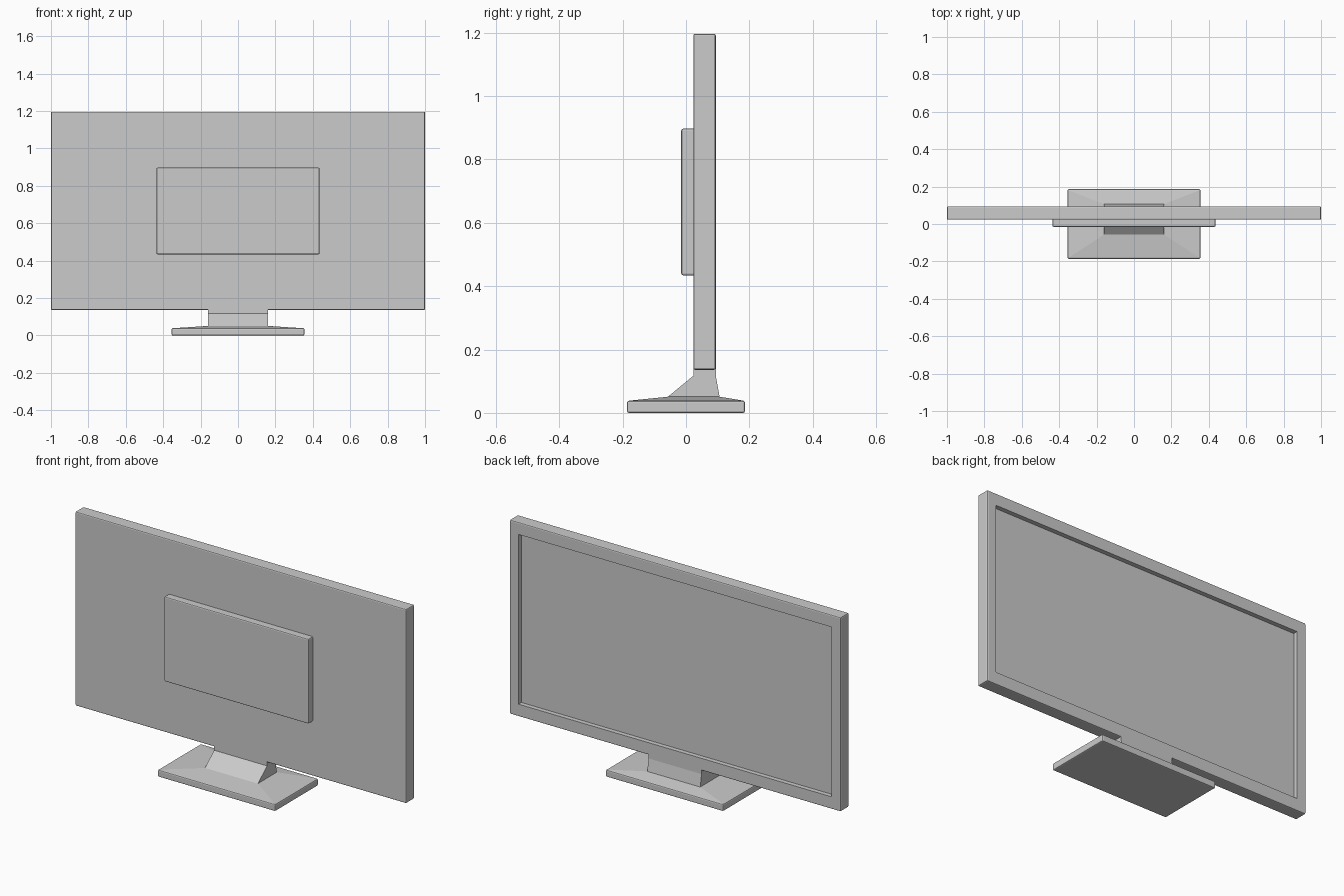
import bpy, bmesh
from mathutils import Matrix, Vector

if "Cube" in bpy.data.objects:
    bpy.data.objects.remove(bpy.data.objects["Cube"])

BEVEL = 0.006


def finish(bm, name):
    bmesh.ops.recalc_face_normals(bm, faces=bm.faces[:])
    mesh = bpy.data.meshes.new(name)
    bm.to_mesh(mesh)
    bm.free()
    obj = bpy.data.objects.new(name, mesh)
    bpy.context.collection.objects.link(obj)
    return obj


def box(lo, hi):
    lo, hi = Vector(lo), Vector(hi)
    bm = bmesh.new()
    bmesh.ops.create_cube(bm, size=1, matrix=Matrix.Translation((lo + hi) / 2)
                          @ Matrix.Diagonal((*(hi - lo), 1)))
    return bm


def bevel(bm, edges):
    bmesh.ops.bevel(bm, geom=edges, offset=BEVEL, segments=2, profile=0.5,
                    affect='EDGES')


# Display panel with rounded edges and a recessed screen on the +y side
bm = box((-1, 0.023, 0.136), (1, 0.094, 1.196))
bevel(bm, bm.edges[:])
bm.normal_update()
screen = max((f for f in bm.faces if f.normal.y > 0.99), key=lambda f: f.calc_area())
bmesh.ops.inset_individual(bm, faces=[screen], thickness=0.05)
for v in screen.verts:
    v.co.x = 0.946 if v.co.x > 0 else -0.946
    v.co.z = 1.13 if v.co.z > 0.6 else 0.203
bmesh.ops.inset_individual(bm, faces=[screen], thickness=0.0)
for v in screen.verts:
    v.co.y -= 0.025
finish(bm, "display_panel")

# Electronics housing on the -y side
bm = box((-0.436, -0.015, 0.434), (0.436, 0.026, 0.897))
bevel(bm, [e for e in bm.edges if min(v.co.y for v in e.verts) < 0])
finish(bm, "rear_housing")

# Stand: rectangular sections (half width, y min, y max, z) from foot to neck
sections = [(0.355, -0.186, 0.186, 0), (0.355, -0.186, 0.186, 0.038),
            (0.16, -0.057, 0.106, 0.051), (0.16, 0.023, 0.094, 0.117),
            (0.16, 0.023, 0.094, 0.142)]
bm = bmesh.new()
rings = [[bm.verts.new(p) for p in ((-w, a, z), (w, a, z), (w, b, z), (-w, b, z))]
         for w, a, b, z in sections]
for r, s in zip(rings, rings[1:]):
    for i in range(4):
        j = (i + 1) % 4
        bm.faces.new((r[i], r[j], s[j], s[i]))
bm.faces.new(rings[0][::-1])
bm.faces.new(rings[-1])
bevel(bm, [e for e in bm.edges if all(v.co.z < 0.04 for v in e.verts)])
finish(bm, "stand")
